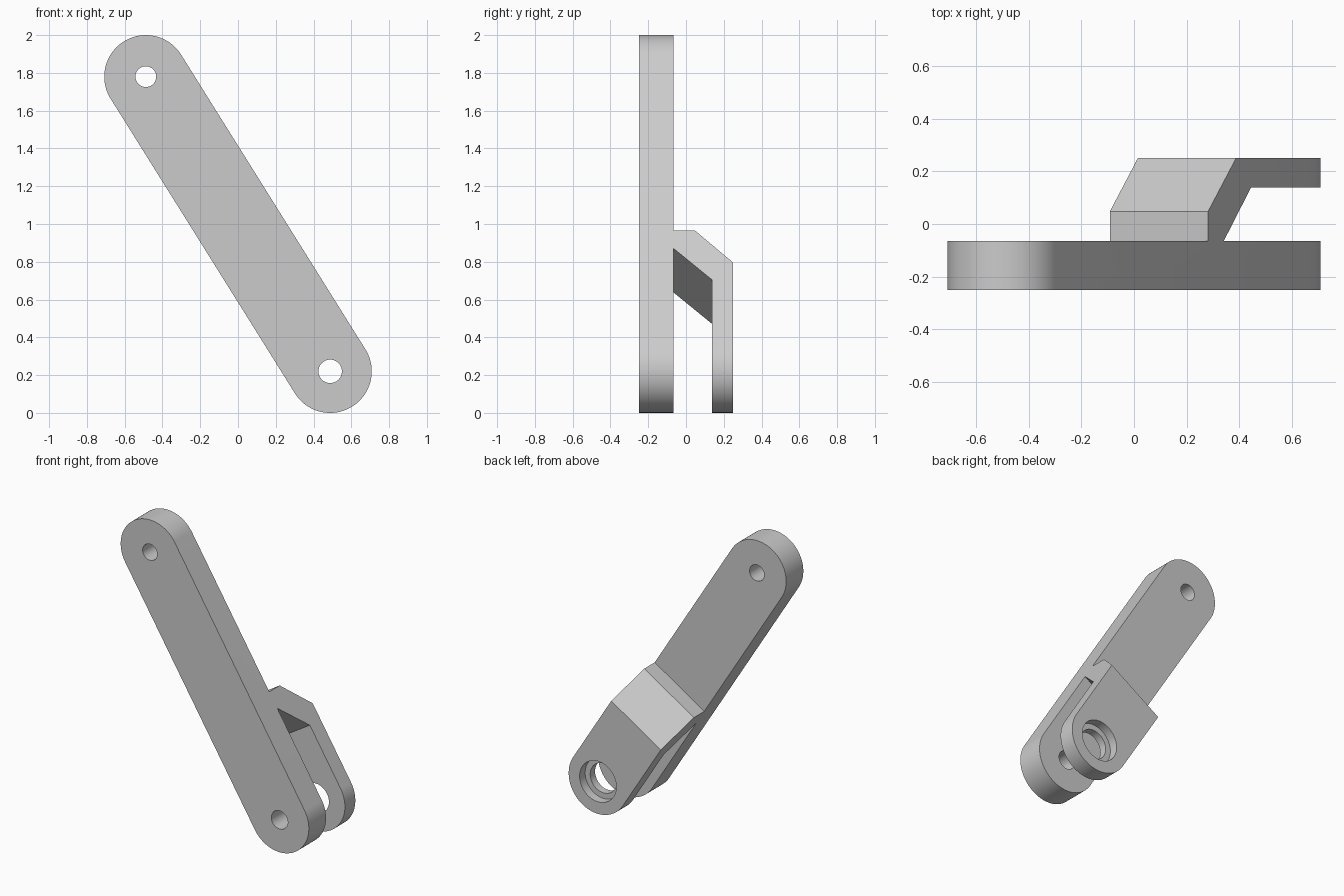
import bpy, bmesh
from math import sin, cos, pi
from mathutils import Vector, Matrix

if "Cube" in bpy.data.objects:
    bpy.data.objects.remove(bpy.data.objects["Cube"], do_unlink=True)

R = 0.22                                  # radius of the rounded ends
LOW = Vector((0.488, 0, 0.22))            # lower pivot
HIGH = Vector((-0.488, 0, 1.78))          # upper pivot
LENGTH = (HIGH - LOW).length


def prism(name, points, offset):
    """Solid made by sweeping a closed outline along an offset."""
    bm = bmesh.new()
    face = bm.faces.new([bm.verts.new(p) for p in points])
    swept = bmesh.ops.extrude_face_region(bm, geom=[face])["geom"]
    verts = [g for g in swept if isinstance(g, bmesh.types.BMVert)]
    bmesh.ops.translate(bm, verts=verts, vec=offset)
    bmesh.ops.recalc_face_normals(bm, faces=bm.faces)
    mesh = bpy.data.meshes.new(name)
    bm.to_mesh(mesh)
    bm.free()
    obj = bpy.data.objects.new(name, mesh)
    bpy.context.collection.objects.link(obj)
    return obj


def arc(cx, radius, start, end, steps):
    angles = [start + (end - start) * i / steps for i in range(steps + 1)]
    return [(cx + radius * cos(a), radius * sin(a)) for a in angles]


def combine(target, cutter, operation):
    cutter.hide_render = True
    mod = target.modifiers.new("shape", "BOOLEAN")
    mod.object, mod.operation, mod.solver = cutter, operation, "EXACT"
    bpy.ops.object.select_all(action="DESELECT")
    bpy.context.view_layer.objects.active = target
    target.select_set(True)
    bpy.ops.object.modifier_apply(modifier=mod.name)
    bpy.data.objects.remove(cutter, do_unlink=True)


# Side profile: long arm with a cranked fork plate (along the arm, depth)
profile = [(-0.3, -0.25), (2.2, -0.25), (2.2, -0.065), (0.742, -0.065),
           (0.742, 0.047), (0.541, 0.25), (-0.3, 0.25), (-0.3, 0.138),
           (0.434, 0.138), (0.629, -0.065), (-0.3, -0.065)]
link = prism("forked_link_arm", [(s, -0.3, d) for s, d in profile], (0, 0.6, 0))

# Trim to the round-ended outline
outline = arc(LENGTH, R, -pi / 2, pi / 2, 48) + arc(0, R, pi / 2, 3 * pi / 2, 48)
combine(link, prism("outline_trim", [(x, y, -0.5) for x, y in outline], (0, 0, 1)),
        "INTERSECT")

# Pivot holes, fork bore and counterbore: position, radius, depth range
for name, s, radius, d0, d1 in [("upper_hole", LENGTH, 0.055, -0.4, 0.0),
                                ("lower_hole", 0, 0.062, -0.4, 0.0),
                                ("fork_bore", 0, 0.1, 0.05, 0.4),
                                ("fork_counterbore", 0, 0.138, 0.19, 0.4)]:
    ring = arc(s, radius, 0, 2 * pi, 48)[:-1]
    combine(link, prism(name, [(x, y, d0) for x, y in ring], (0, 0, d1 - d0)),
            "DIFFERENCE")

# Tilt into place
along = (HIGH - LOW).normalized()
depth = Vector((0, 1, 0))
across = depth.cross(along)
tilt = Matrix((along, across, depth)).transposed().to_4x4()
link.data.transform(Matrix.Translation(LOW) @ tilt)

# Plain grey metal
grey = bpy.data.materials.new("grey_metal")
grey.use_nodes = True
colour = (0.6, 0.6, 0.6, 1)
grey.diffuse_color = colour
grey.node_tree.nodes["Principled BSDF"].inputs["Base Color"].default_value = colour
link.data.materials.clear()
link.data.materials.append(grey)

bpy.ops.object.select_all(action="DESELECT")
link.select_set(True)
bpy.context.view_layer.objects.active = link
bpy.ops.object.shade_smooth_by_angle(angle=pi / 6)
